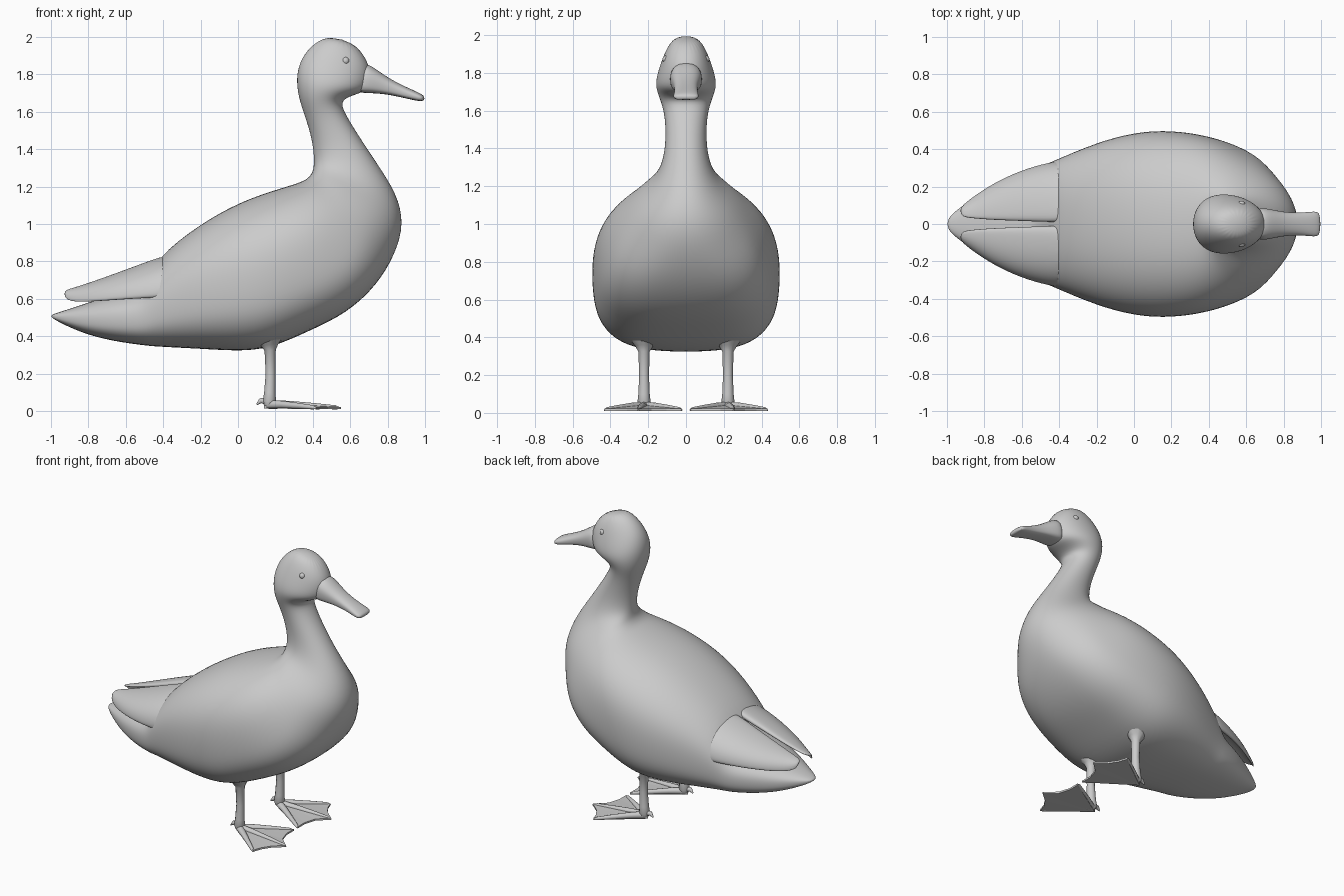
import bpy, bmesh
from math import sin, cos, pi, copysign
from mathutils import Vector

if "Cube" in bpy.data.objects:
    bpy.data.objects.remove(bpy.data.objects["Cube"])


def spow(v, p):
    return copysign(abs(v) ** p, v)


def loft(name, rings, levels=2):
    bm = bmesh.new()
    vs = [[bm.verts.new(p) for p in r] for r in rings]
    n = len(rings[0])
    for a, b in zip(vs, vs[1:]):
        for i in range(n):
            j = (i + 1) % n
            bm.faces.new((a[i], a[j], b[j], b[i]))
    bm.faces.new(vs[0])
    bm.faces.new(vs[-1])
    return finish(name, bm, levels)


def finish(name, bm, levels=0):
    bmesh.ops.recalc_face_normals(bm, faces=bm.faces)
    me = bpy.data.meshes.new(name)
    bm.to_mesh(me)
    bm.free()
    ob = bpy.data.objects.new(name, me)
    bpy.context.collection.objects.link(ob)
    if levels:
        me.polygons.foreach_set("use_smooth", [True] * len(me.polygons))
        m = ob.modifiers.new("smooth", 'SUBSURF')
        m.levels = m.render_levels = levels
    return ob


def section(xt, zt, xb, zb, w, up=2.0, low=2.0, n=24):
    # closed ring through an upper and a lower outline point
    t, b = Vector((xt, 0, zt)), Vector((xb, 0, zb))
    mid, half = (t + b) / 2, (t - b) / 2
    ring = []
    for i in range(n):
        a = 2 * pi * i / n
        p = 2 / (up if cos(a) >= 0 else low)
        ring.append(mid + half * spow(cos(a), p) + Vector((0, w * spow(sin(a), p), 0)))
    return ring


def tube(name, pts):
    cu = bpy.data.curves.new(name, 'CURVE')
    cu.dimensions = '3D'
    cu.bevel_depth = 1
    cu.bevel_resolution = 4
    cu.use_fill_caps = True
    sp = cu.splines.new('POLY')
    sp.points.add(len(pts) - 1)
    for q, (x, y, z, r) in zip(sp.points, pts):
        q.co = (x, y, z, 1)
        q.radius = r
    sp.use_smooth = True
    ob = bpy.data.objects.new(name, cu)
    bpy.context.collection.objects.link(ob)
    return ob


# Body from tail to breast: upper x, z, lower x, z, half width
trunk = [(-1, .515, -1, .50, .03), (-.93, .537, -.93, .46, .09), (-.8, .58, -.8, .405, .18),
         (-.65, .63, -.65, .37, .26), (-.5, .66, -.5, .35, .31), (-.44, .82, -.44, .343, .335),
         (-.2, 1.005, -.2, .331, .44), (0, 1.115, 0, .317, .493), (.15, 1.17, .17, .33, .505),
         (.25, 1.2, .38, .425, .49), (.32, 1.222, .58, .518, .455), (.365, 1.24, .745, .67, .395)]
# Breast, neck and head
upper = [(.388, 1.265, .845, .84, .325), (.40, 1.29, .89, 1.0, .25), (.405, 1.33, .853, 1.16, .155),
         (.403, 1.39, .74, 1.33, .115), (.388, 1.48, .637, 1.485, .107), (.356, 1.58, .567, 1.60, .115),
         (.325, 1.67, .548, 1.66, .14), (.311, 1.76, .62, 1.69, .162), (.32, 1.84, .69, 1.71, .158),
         (.352, 1.91, .71, 1.79, .133), (.415, 1.975, .70, 1.865, .105), (.49, 2.004, .625, 1.97, .06)]
loft("body", [section(*s, 2.3, 3.0) for s in trunk] + [section(*s, 2.1, 2.1) for s in upper])

# Bill
bill = [(.66, 1.87, .62, 1.70, .085), (.72, 1.845, .69, 1.70, .088), (.80, 1.782, .79, 1.695, .064),
        (.90, 1.732, .89, 1.673, .06), (.97, 1.702, .96, 1.657, .07), (1.0, 1.682, .995, 1.656, .062)]
loft("bill", [section(*s, 2.2, 3.5, 16) for s in bill])

# Folded wing tips: x, top z, bottom z, inner y, outer y
wing = [(-.34, .85, .61, .006, .345), (-.45, .815, .605, .008, .335), (-.6, .758, .597, .014, .292),
        (-.75, .703, .587, .02, .222), (-.87, .662, .58, .03, .14), (-.93, .647, .6, .04, .09)]


def wing_ring(x, zt, zb, yi, yo, s):
    ring = []
    for k, order in ((1.0, range(9)), (.78, reversed(range(9)))):
        for i in order:
            a = pi / 2 * i / 8
            y = yi + (yo - yi) * (k if k == 1 else .9) * spow(sin(a), .87)
            ring.append((x, s * y, zb + (zt - zb) * k * spow(cos(a), .87)))
    return ring


for side, s in (("left", 1), ("right", -1)):
    loft(side + "_wing_tip", [wing_ring(*w, s) for w in wing])

    # Eye
    bm = bmesh.new()
    bmesh.ops.create_uvsphere(bm, u_segments=16, v_segments=10, radius=.021)
    finish(side + "_eye", bm, 1).location = (.575, s * .104, 1.872)

    # Leg
    y = s * .222
    tube(side + "_leg", [(.165, y, .40, .085), (.168, y, .355, .048), (.172, y, .325, .03),
                         (.174, y, .2, .026), (.17, y, .1, .03), (.168, y, .05, .036), (.165, y, .025, .025)])

    # Toes with a small hind spur
    for toe, tx, ty in (("outer", .42, .21), ("middle", .55, .03), ("inner", .45, -.2)):
        dx, dy = tx - .165, s * ty
        tube(f"{side}_{toe}_toe", [(.165 + dx * t, y + dy * t, z, r) for t, z, r in
             ((0, .035, .024), (.3, .034, .02), (.65, .027, .015), (.92, .02, .011), (1, .014, .004))])
    tube(side + "_hind_toe", [(.16, y, .05, .02), (.12, y, .055, .014), (.10, y, .035, .004)])

    # Web between the toes
    bm = bmesh.new()
    edge = [(.42, .21), (.44, .15), (.48, .09), (.55, .03), (.475, -.04), (.45, -.12), (.45, -.2)]
    hub_lo, hub_hi = (bm.verts.new((.14, y, z)) for z in (.014, .045))
    lo = [bm.verts.new((a, y + s * b, .01)) for a, b in edge]
    hi = [bm.verts.new((a, y + s * b, .022)) for a, b in edge]
    for i in range(len(edge) - 1):
        bm.faces.new((hub_lo, lo[i], lo[i + 1]))
        bm.faces.new((hub_hi, hi[i], hi[i + 1]))
        bm.faces.new((lo[i], lo[i + 1], hi[i + 1], hi[i]))
    for i in (0, -1):
        bm.faces.new((hub_lo, lo[i], hi[i], hub_hi))
    finish(side + "_foot_web", bm)
